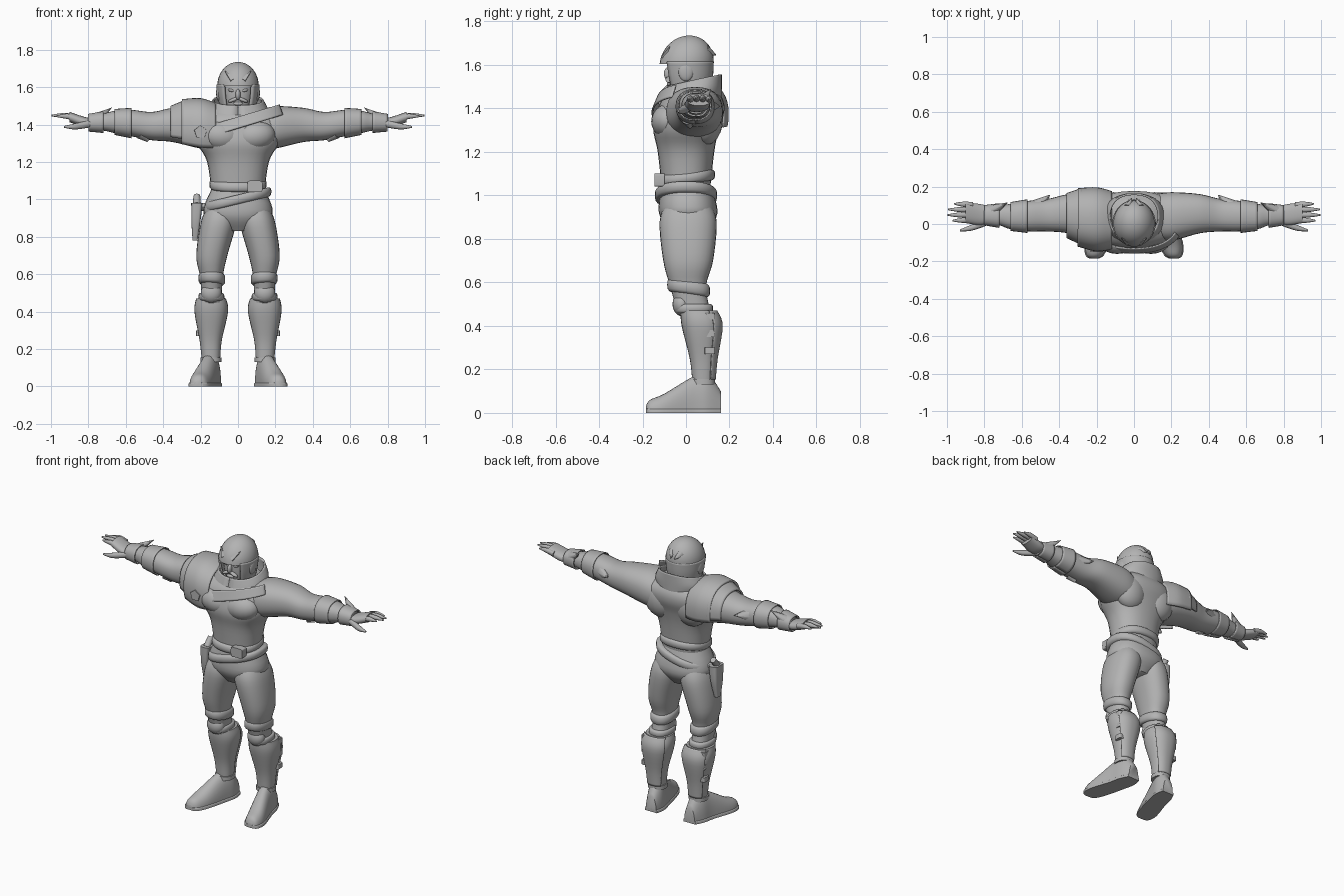
import bpy
import bmesh
from math import cos, sin, radians, copysign
from mathutils import Matrix, Vector, Euler

cube = bpy.data.objects.get("Cube")
if cube:
    bpy.data.objects.remove(cube, do_unlink=True)

grey = bpy.data.materials.new("plain grey")
grey.use_nodes = True
grey.diffuse_color = (.45, .45, .45, 1)
grey.node_tree.nodes["Principled BSDF"].inputs["Base Color"].default_value = grey.diffuse_color


def finish(bm, name, mirror=False, thickness=0):
    """Turn a bmesh into a named, shaded object with optional shell and mirror."""
    bmesh.ops.recalc_face_normals(bm, faces=bm.faces)
    mesh = bpy.data.meshes.new(name)
    bm.to_mesh(mesh)
    bm.free()
    mesh.materials.append(grey)
    mesh.shade_smooth()
    mesh.set_sharp_from_angle(angle=radians(45))
    obj = bpy.data.objects.new(name, mesh)
    bpy.context.collection.objects.link(obj)
    if thickness:
        shell = obj.modifiers.new("shell", "SOLIDIFY")
        shell.thickness = thickness
        shell.offset = 0
    if mirror:
        obj.modifiers.new("mirror", "MIRROR")


def smooth_rows(rows, steps):
    """Catmull-Rom interpolation between cross-sections."""
    result = []
    last = len(rows) - 1
    for i in range(last):
        before, here, after, beyond = (rows[max(0, min(last, i + k))] for k in (-1, 0, 1, 2))
        for step in range(steps):
            t = step / steps
            result.append([
                q + t / 2 * (r - p + t * (2 * p - 5 * q + 4 * r - s + t * (3 * (q - r) + s - p)))
                for p, q, r, s in zip(before, here, after, beyond)])
    return result + [rows[-1]]


def loft(name, axis, rows, stretch=1, arc=None, power=2.3, shear=(0, 0), steps=5, sides=28,
         mirror=False, thickness=0):
    """Skin rounded sections (position, centre u, centre v, radius u, radius v) along an axis.
    Without a second radius, stretch gives it. An arc in degrees leaves an open shell,
    and shear tilts the height along x and y."""
    full = [row if len(row) > 4 else (*row, row[-1] * stretch) for row in rows]
    start, end = arc or (0, 360)
    count = sides + 1 if arc else sides
    bm = bmesh.new()
    rings = []
    for t, centre_u, centre_v, radius_u, radius_v in smooth_rows(full, steps):
        ring = []
        for k in range(count):
            angle = radians(start + (end - start) * k / sides)
            cu, cv = (copysign(abs(f(angle)) ** (2 / power), f(angle)) for f in (cos, sin))
            u = centre_u + cu * radius_u
            v = centre_v + cv * radius_v
            x, y, z = {"x": (t, u, v), "y": (u, t, v), "z": (u, v, t)}[axis]
            z += shear[0] * x + shear[1] * y
            ring.append(bm.verts.new((x, y, max(z, 0))))
        rings.append(ring)
    for low, high in zip(rings, rings[1:]):
        for k in range(sides):
            n = (k + 1) % count
            bm.faces.new((low[k], low[n], high[n], high[k]))
    if not arc:
        bm.faces.new(rings[0])
        bm.faces.new(rings[-1])
    finish(bm, name, mirror, thickness)


def grow(rows, amount):
    """The same sections with larger radii, for armour that follows the body."""
    return [(*row[:3], *(radius + amount for radius in row[3:])) for row in rows]


def band(name, height, width, depth, shear, half=.025, bulge=.012, mirror=False, centre=(0, 0)):
    """Padded loop, such as a belt or a cuff."""
    rows = [(height + half * h, *centre, width + bulge * b, depth + bulge * b)
            for h, b in ((-1, 0), (-.6, 1), (.6, 1), (1, 0))]
    loft(name, "z", rows, shear=shear, mirror=mirror, steps=2)


def ball(name, centre, radii, tilt=0, mirror=False):
    bm = bmesh.new()
    turn = Euler((0, radians(tilt), 0)).to_matrix().to_4x4()
    place = Matrix.Translation(centre) @ turn @ Matrix.Diagonal((*radii, 1))
    bmesh.ops.create_uvsphere(bm, u_segments=20, v_segments=12, radius=1, matrix=place)
    finish(bm, name, mirror)


def rod(name, start, end, thick, thin, sides=8, mirror=False):
    """Straight tapered bar or spike between two points."""
    bm = bmesh.new()
    start, end = Vector(start), Vector(end)
    way = end - start
    place = Matrix.Translation((start + end) / 2) @ way.to_track_quat("Z", "Y").to_matrix().to_4x4()
    bmesh.ops.create_cone(bm, cap_ends=True, segments=sides, radius1=thick, radius2=thin,
                          depth=way.length, matrix=place)
    finish(bm, name, mirror)


# Torso with chest, back and neck
torso = [(1.02, 0, 0, .14, .11), (1.2, 0, 0, .165, .13), (1.3, 0, 0, .22, .15),
         (1.38, 0, .02, .24, .155), (1.44, 0, .03, .22, .14), (1.5, 0, .04, .1, .09)]
loft("torso", "z", torso)
ball("chest_muscle", (.09, -.08, 1.34), (.11, .08, .08), tilt=-8, mirror=True)
ball("back_muscle", (.11, .09, 1.35), (.11, .08, .12), tilt=12, mirror=True)
loft("neck", "z", [(1.44, 0, .03, .08), (1.55, 0, .03, .07)])
loft("chest_plate", "z", grow(torso[3:5], .02), arc=(205, 335), shear=(.3, 0), thickness=.008)

# Standing collar, higher behind the head
loft("collar", "z", [(1.4, 0, .02, .14, .14), (1.46, 0, .03, .16, .13), (1.52, 0, .04, .13, .12)],
     arc=(-90, 270), shear=(0, .23), thickness=.01)

# Hips and belts
loft("hips", "z", [(.83, 0, .01, .07, .08), (.92, 0, .01, .185, .135), (1.06, 0, 0, .14, .11)])
band("waist_belt", height=1.08, width=.14, depth=.12, shear=(0, .12))
band("slung_belt", height=1, width=.165, depth=.13, shear=(.24, 0))
loft("belt_buckle", "y", [(-.145, .09, 1.07, .04, .03), (-.1, .09, 1.07, .04, .03)], power=8)

# Holster on the right hip with a pistol grip
loft("holster", "z", [(.78, -.23, .01, .013, .02), (.88, -.225, .01, .024, .04),
                      (.98, -.22, .01, .03, .045)], power=4)
rod("pistol_grip", (-.22, 0, .97), (-.22, .04, 1.02), thick=.022, thin=.018)
rod("holster_strap", (-.17, .01, .96), (-.23, .01, .96), thick=.022, thin=.022)

# Thighs and knees
loft("thigh", "z", [(.97, .09, .01, .07), (.88, .103, .01, .095), (.7, .14, .01, .083),
                    (.58, .142, .01, .06), (.45, .14, .04, .055)], stretch=1.38, mirror=True)
band("trouser_cuff", height=.57, width=.058, depth=.085, shear=(.05, -.15), half=.03,
     centre=(.14, .012), mirror=True)
ball("knee_pad", (.143, -.02, .5), (.056, .042, .055), mirror=True)
band("knee_band", height=.48, width=.06, depth=.08, shear=(0, 0), half=.02, bulge=.008,
     centre=(.142, .035), mirror=True)

# Shin armour with clips down the calf
shin = [(.155, .145, .078, .05), (.25, .146, .077, .06), (.4, .143, .07, .09), (.47, .144, .055, .08)]
loft("shin", "z", shin, mirror=True)
loft("calf_plate", "z", grow(shin, .005), arc=(35, 145), thickness=.008, mirror=True)
for step in range(3):
    height = .27 + step * .08
    loft("calf_clip", "z", [(height, .2, .11, .024), (height + .03, .2, .11, .024)],
         power=6, mirror=True)

# Boots splayed outwards, with flat soles
boot = [(-.185, .212, 0, .02, .03), (-.165, .21, 0, .045, .06), (-.1, .197, 0, .06, .088),
        (.03, .16, 0, .056, .165), (.1, .145, 0, .055, .18), (.16, .136, 0, .037, .1)]
loft("boot", "y", boot, mirror=True)
loft("sole", "y", [(y, x, 0, width + .005, .02) for y, x, z, width, tall in boot],
     power=7, mirror=True)
loft("boot_top", "z", grow([(.13, *shin[0][1:]), shin[0]], .006), mirror=True)

# Arms with forearm guards and elbow spikes
arm = [(.12, .04, 1.37, .12), (.2, .04, 1.385, .13), (.35, .055, 1.398, .105),
       (.46, .047, 1.392, .087), (.57, .042, 1.408, .081), (.66, .04, 1.414, .068),
       (.72, .045, 1.413, .052), (.8, .047, 1.41, .04)]
loft("arm", "x", arm, stretch=.87, mirror=True)
loft("forearm_guard", "x", grow(arm[4:6], .006), stretch=.9, arc=(-90, 270), thickness=.006, mirror=True)
rod("elbow_spike", (.52, .09, 1.41), (.45, .155, 1.41), thick=.045, thin=.002, mirror=True)
rod("elbow_tab", (.52, .01, 1.35), (.48, .02, 1.315), thick=.03, thin=.01, mirror=True)

# Gloves with flared cuffs
loft("glove_cuff", "x", grow(arm[6:], .01), stretch=.87, arc=(-90, 270), thickness=.008, mirror=True)
rod("cuff_spike", (.76, .07, 1.43), (.675, .115, 1.49), thick=.032, thin=.001, mirror=True)

# Hands with four fanned fingers and a thumb
loft("palm", "x", [(.76, .05, 1.41, .04), (.82, .05, 1.413, .056), (.9, .06, 1.44, .055)],
     stretch=.5, mirror=True)
for finger in range(4):
    spread = 1.6 - finger
    root, tip = .06 + .027 * spread, .06 + .03 * spread
    reach = 1 - .015 * spread ** 2
    z = 1.45 - .004 * abs(spread)
    middle = (.86 + reach) / 2
    loft("finger", "x", [(.86, root, z - .01, .014), (middle, (root + tip) / 2, z, .014),
                         (reach, tip, z, .004)], sides=12, mirror=True)
loft("thumb", "x", [(.79, .01, 1.405, .02), (.87, -.02, 1.39, .016), (.93, -.034, 1.388, .005)],
     sides=12, mirror=True)

# Layered guard over the right shoulder
loft("shoulder_guard", "x", [(-.3, .035, 1.38, .15), (-.2, .025, 1.37, .165), (-.12, .02, 1.36, .15)],
     arc=(-15, 210), thickness=.012)
loft("outer_shoulder_plate", "x", [(-.36, .045, 1.38, .115), (-.28, .04, 1.38, .148)],
     arc=(-10, 200), thickness=.01)
rod("guard_buckle", (-.2, -.12, 1.36), (-.2, -.15, 1.36), thick=.04, thin=.035, sides=5)

# Head and face
loft("head", "z", [(1.46, 0, 0, .035, .06), (1.5, 0, .01, .07, .085), (1.6, 0, .015, .09, .094),
                   (1.66, 0, .015, .08, .075)])
ball("nose", (0, -.08, 1.56), (.014, .022, .03))
ball("eye", (.036, -.07, 1.583), (.019, .011, .008), tilt=-12, mirror=True)
ball("moustache", (.025, -.08, 1.532), (.03, .014, .01), tilt=22, mirror=True)
ball("mouth", (0, -.078, 1.512), (.027, .01, .01))
ball("chin", (0, -.06, 1.485), (.035, .03, .022))

# Helmet: dome, cheek and neck guard, brow marks and rear crest
dome = []
for step in range(8):
    angle = radians(12 * step)
    dome.append((1.605 + .13 * sin(angle), 0, .003 + .012 * sin(angle), .11 * cos(angle) + .001))
loft("helmet_dome", "z", dome, stretch=1.12, power=2, steps=2)
loft("helmet_guard", "z", [(1.48, 0, .01, .088), (1.55, 0, .007, .103), (1.615, 0, .003, .11)],
     stretch=1.08, arc=(-48, 228), power=2, thickness=.012)
rod("brow_mark", (.03, -.102, 1.635), (.068, -.075, 1.685), thick=.016, thin=.002, sides=4, mirror=True)
rod("rear_crest", (.03, .09, 1.67), (.012, .138, 1.645), thick=.025, thin=.002, mirror=True)
ball("ear_guard", (.103, 0, 1.57), (.014, .035, .045), mirror=True)
